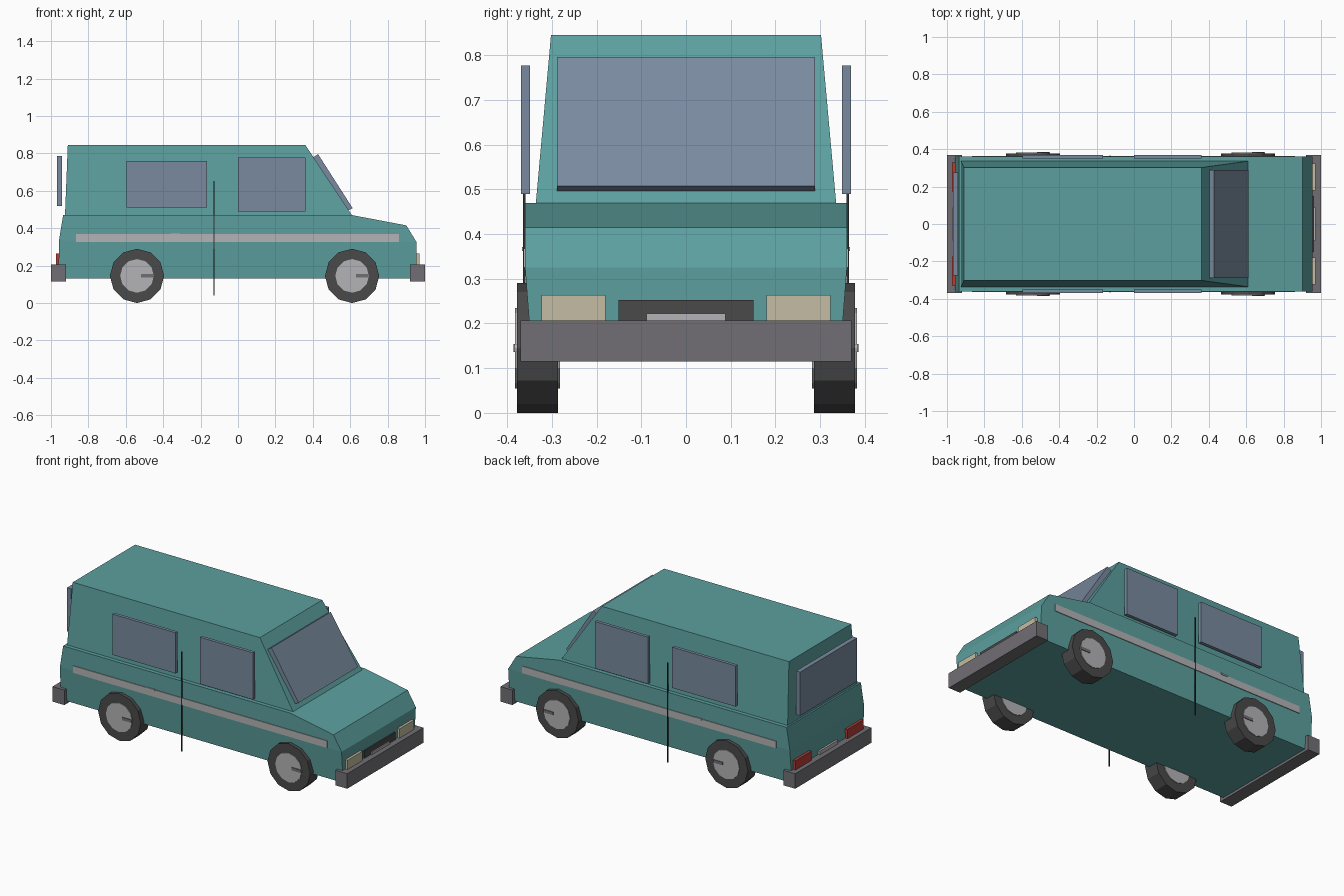
import bpy, bmesh, math
from mathutils import Vector

if "Cube" in bpy.data.objects:
    bpy.data.objects.remove(bpy.data.objects["Cube"])


def material(name, r, g, b):
    m = bpy.data.materials.new(name)
    m.diffuse_color = [((c / 255 + 0.055) / 1.055) ** 2.4 for c in (r, g, b)] + [1]
    m.use_nodes = True
    m.node_tree.nodes["Principled BSDF"].inputs["Base Color"].default_value = m.diffuse_color
    return m


TEAL = material("teal paint", 92, 160, 159)
GLASS = material("blue grey glass", 121, 138, 159)
BUMPER = material("bumper grey", 113, 111, 116)
RUBBER = material("dark rubber", 74, 74, 74)
METAL = material("light metal", 180, 180, 182)
CREAM = material("headlight cream", 196, 188, 163)
RED = material("tail light red", 180, 62, 54)
DARK = material("seam dark", 50, 50, 50)


def make(name, bm, mat):
    bmesh.ops.recalc_face_normals(bm, faces=bm.faces)
    mesh = bpy.data.meshes.new(name)
    bm.to_mesh(mesh)
    bm.free()
    mesh.materials.append(mat)
    ob = bpy.data.objects.new(name, mesh)
    bpy.context.collection.objects.link(ob)
    return ob


def box(name, mat, x, y, z):
    """Box from (min, max) ranges."""
    bm = bmesh.new()
    bmesh.ops.create_cube(bm, size=1)
    for v in bm.verts:
        v.co = Vector([r[0] if c < 0 else r[1] for c, r in zip(v.co, (x, y, z))])
    return make(name, bm, mat)


def pair(name, mat, x, y, z):
    """Two boxes mirrored across the centre line."""
    box(name + "_left", mat, x, y, z)
    box(name + "_right", mat, x, (-y[1], -y[0]), z)


def slab(name, mat, profile, sides):
    """Skin across the width. profile: (x, half width, z); sides: index lists of the side faces."""
    bm = bmesh.new()
    rows = [[bm.verts.new((x, s * w, z)) for x, w, z in profile] for s in (-1, 1)]
    n = len(profile)
    for i in range(n):
        j = (i + 1) % n
        bm.faces.new((rows[0][i], rows[0][j], rows[1][j], rows[1][i]))
    for row in rows:
        for side in sides:
            bm.faces.new([row[i] for i in side])
    return make(name, bm, mat)


def cylinder(name, mat, x, y, z, radius, depth, sides):
    bm = bmesh.new()
    ends = [[bm.verts.new((x + radius * math.sin(2 * math.pi * i / sides), y + d,
                           z + radius * math.cos(2 * math.pi * i / sides)))
             for i in range(sides)] for d in (-depth / 2, depth / 2)]
    for end in ends:
        bm.faces.new(end)
    for i in range(sides):
        j = (i + 1) % sides
        bm.faces.new((ends[0][i], ends[0][j], ends[1][j], ends[1][i]))
    return make(name, bm, mat)


# Lower body with sloped bonnet and slightly tucked sills
slab("lower_body", TEAL,
     [(-0.96, 0.345, 0.13), (0.955, 0.345, 0.13), (0.955, 0.36, 0.325), (0.90, 0.36, 0.415),
      (0.61, 0.36, 0.47), (-0.935, 0.36, 0.47), (-0.957, 0.36, 0.335)],
     [(0, 1, 2, 6), (6, 2, 3, 4, 5)])

# Tapered cabin
slab("cabin", TEAL,
     [(-0.925, 0.336, 0.468), (0.61, 0.336, 0.468), (0.36, 0.302, 0.845), (-0.91, 0.302, 0.845)],
     [(0, 1, 2, 3)])

# Windows
slab("windscreen", GLASS,
     [(0.403, 0.288, 0.78), (0.428, 0.288, 0.796), (0.613, 0.288, 0.507), (0.588, 0.288, 0.495)],
     [(0, 1, 2, 3)])
pair("front_side_window", GLASS, (0.0, 0.36), (0.349, 0.369), (0.49, 0.777))
pair("rear_side_window", GLASS, (-0.595, -0.165), (0.349, 0.369), (0.51, 0.76))
box("rear_window", GLASS, (-0.968, -0.94), (-0.275, 0.275), (0.518, 0.786))

# Side trim, handles and door seams
pair("side_stripe", METAL, (-0.865, 0.86), (0.355, 0.364), (0.325, 0.368))
pair("door_handle", METAL, (-0.36, -0.31), (0.355, 0.367), (0.362, 0.371))
pair("door_seam", DARK, (-0.131, -0.125), (0.359, 0.365), (0.04, 0.652))

# Bumpers
box("front_bumper", BUMPER, (0.92, 1.0), (-0.37, 0.37), (0.115, 0.207))
box("rear_bumper", BUMPER, (-1.0, -0.92), (-0.37, 0.37), (0.115, 0.207))

# Front lights, grille and plate
pair("headlight", CREAM, (0.94, 0.97), (0.18, 0.323), (0.18, 0.264))
box("grille", RUBBER, (0.94, 0.963), (-0.151, 0.151), (0.17, 0.253))
box("front_plate", METAL, (0.955, 0.97), (-0.088, 0.088), (0.16, 0.222))

# Tail lights and rear plate
pair("tail_light", RED, (-0.974, -0.945), (0.175, 0.33), (0.18, 0.264))
box("rear_plate", METAL, (-0.97, -0.945), (-0.088, 0.088), (0.16, 0.23))

# Wheels: tyre, hub and a small bar on the hub
for end, wx in (("front", 0.61), ("rear", -0.54)):
    for side, s in (("left", 1), ("right", -1)):
        tag = f"{end}_{side}"
        cylinder("tyre_" + tag, RUBBER, wx, s * 0.332, 0.145, 0.145, 0.092, 12)
        cylinder("hub_" + tag, METAL, wx, s * 0.332, 0.145, 0.09, 0.1, 12)
    pair("hub_bar_" + end, BUMPER, (wx + 0.022, wx + 0.088), (0.375, 0.386), (0.136, 0.154))
